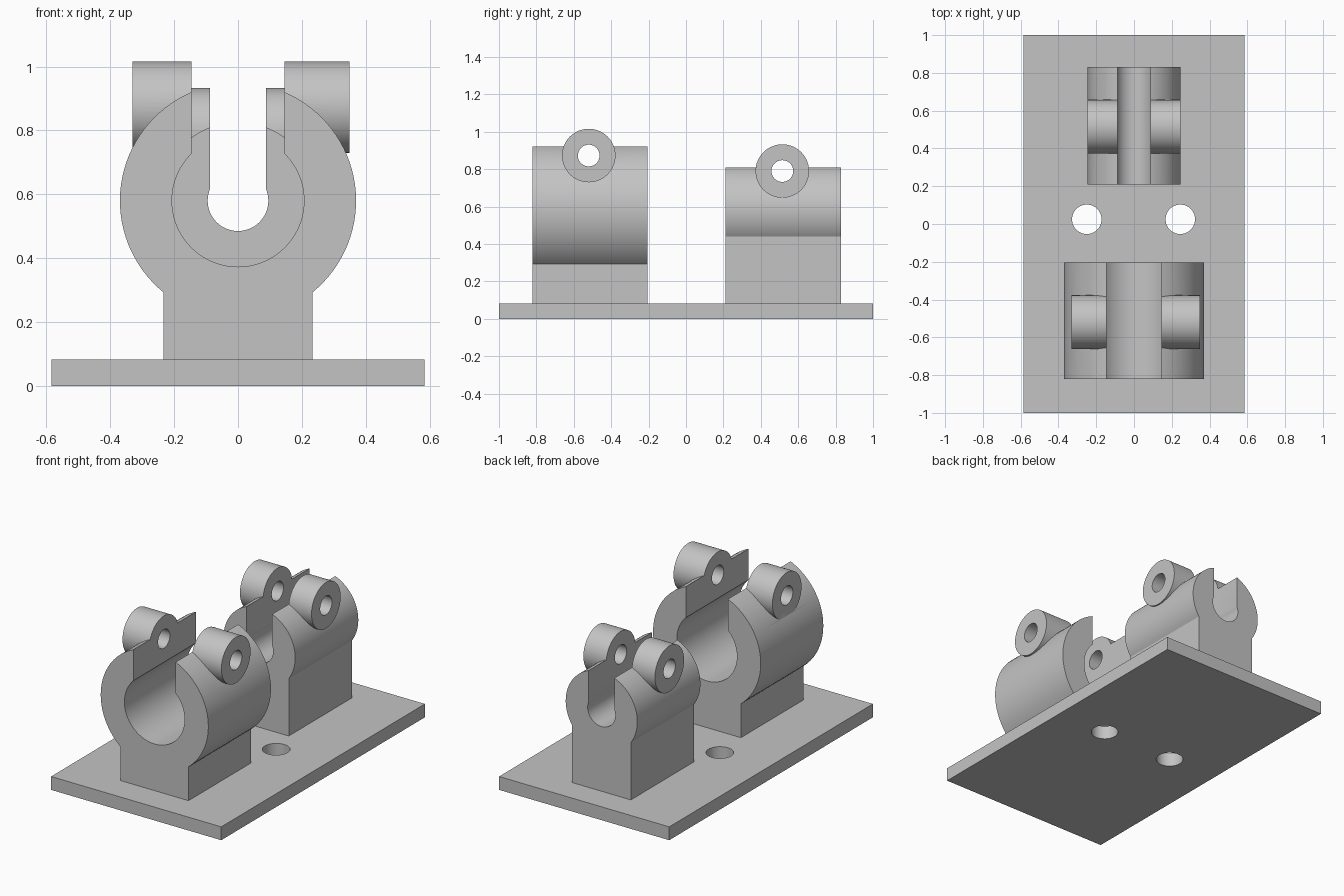
import bpy, bmesh, math
from math import sin, cos, asin, pi
from mathutils import Matrix, Vector

cube = bpy.data.objects.get("Cube")
if cube:
    bpy.data.objects.remove(cube, do_unlink=True)

PLATE_TOP = 0.083
AXIS_Z = 0.58

grey = bpy.data.materials.new("plain grey")
grey.use_nodes = True
colour = (0.55, 0.55, 0.55, 1)
grey.diffuse_color = colour
grey.node_tree.nodes["Principled BSDF"].inputs["Base Color"].default_value = colour


def make_object(name, bm):
    bmesh.ops.recalc_face_normals(bm, faces=bm.faces[:])
    mesh = bpy.data.meshes.new(name)
    bm.to_mesh(mesh)
    bm.free()
    mesh.materials.append(grey)
    obj = bpy.data.objects.new(name, mesh)
    bpy.context.collection.objects.link(obj)
    return obj


def cylinder(name, radius, start, end, axis):
    """Cylinder between two points, lying along 'X' or 'Z'."""
    a, b = Vector(start), Vector(end)
    bm = bmesh.new()
    turn = Matrix.Rotation(pi / 2, 4, 'Y') if axis == 'X' else Matrix()
    bmesh.ops.create_cone(bm, cap_ends=True, segments=64, radius1=radius,
                          radius2=radius, depth=(b - a).length,
                          matrix=Matrix.Translation((a + b) / 2) @ turn)
    return make_object(name, bm)


def boolean(obj, tool, operation):
    mod = obj.modifiers.new(operation.lower(), 'BOOLEAN')
    mod.operation = operation
    mod.solver = 'EXACT'
    mod.object = tool
    bpy.ops.object.select_all(action='DESELECT')
    bpy.context.view_layer.objects.active = obj
    obj.select_set(True)
    bpy.ops.object.modifier_apply(modifier=mod.name)
    bpy.data.objects.remove(tool, do_unlink=True)


def smooth(obj):
    bpy.ops.object.select_all(action='DESELECT')
    bpy.context.view_layer.objects.active = obj
    obj.select_set(True)
    bpy.ops.object.shade_smooth_by_angle(angle=math.radians(30))


def arc(radius, start, end, steps):
    angles = [start + (end - start) * i / steps for i in range(steps + 1)]
    return [(radius * cos(t), AXIS_Z + radius * sin(t)) for t in angles]


def clamp(name, y0, y1, outer, bore, slot, foot, ear_y, ear_z, ear_left, ear_right):
    # Right half of the slotted ring on its pedestal, then its mirror
    half = [(foot, PLATE_TOP)]
    half += arc(outer, -math.acos(foot / outer), math.acos(slot / outer), 32)
    half += arc(bore, math.acos(slot / bore), -pi / 2, 28)
    outline = half + [(-x, z) for x, z in reversed(half[:-1])]
    bm = bmesh.new()
    face = bm.faces.new([bm.verts.new((x, y0, z)) for x, z in outline])
    made = bmesh.ops.extrude_face_region(bm, geom=[face])
    moved = [v for v in made["geom"] if isinstance(v, bmesh.types.BMVert)]
    bmesh.ops.translate(bm, verts=moved, vec=(0, y1 - y0, 0))
    body = make_object(name, bm)
    # Bolt ears flush with the slot walls
    for x0, x1 in ((ear_left, -slot), (slot, ear_right)):
        ear = cylinder("ear", 0.143, (x0, ear_y, ear_z), (x1, ear_y, ear_z), 'X')
        boolean(body, ear, 'UNION')
    # Bolt hole through both ears
    hole = cylinder("bolt_hole", 0.058, (-0.6, ear_y, ear_z), (0.6, ear_y, ear_z), 'X')
    boolean(body, hole, 'DIFFERENCE')
    smooth(body)


# Base plate with two mounting holes
bm = bmesh.new()
bmesh.ops.create_cube(bm, size=1, matrix=Matrix.Translation((0, 0, PLATE_TOP / 2))
                      @ Matrix.Diagonal((1.17, 2, PLATE_TOP, 1)))
plate = make_object("base_plate", bm)
for x in (-0.25, 0.245):
    hole = cylinder("mounting_hole", 0.078, (x, 0.025, -0.1), (x, 0.025, 0.2), 'Z')
    boolean(plate, hole, 'DIFFERENCE')
smooth(plate)

clamp("front_large_clamp", -0.82, -0.205, outer=0.37, bore=0.207, slot=0.145,
      foot=0.234, ear_y=-0.52, ear_z=0.873, ear_left=-0.33, ear_right=0.35)
clamp("rear_small_clamp", 0.21, 0.83, outer=0.246, bore=0.095, slot=0.088,
      foot=0.202, ear_y=0.515, ear_z=0.79, ear_left=-0.247, ear_right=0.245)
